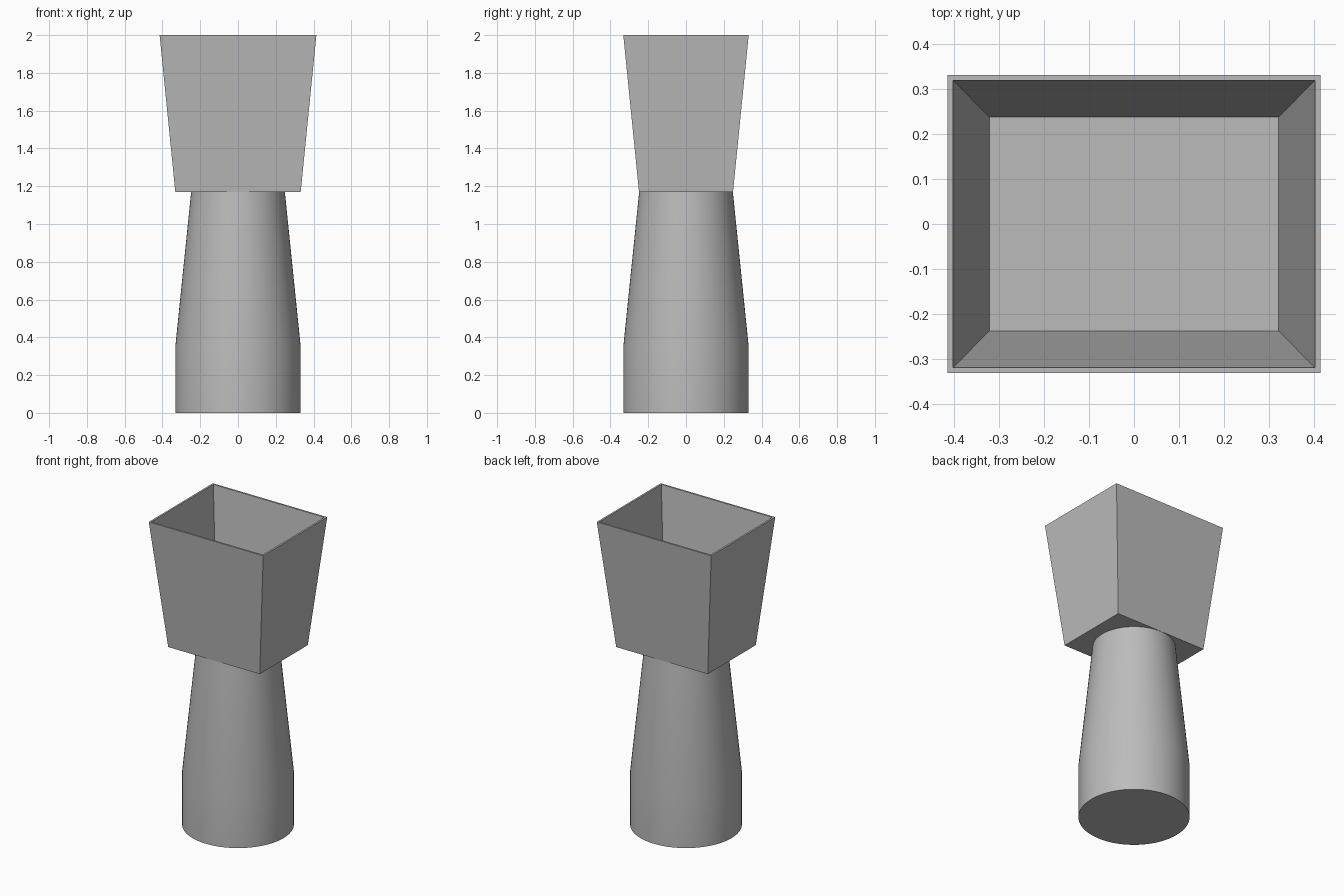
import bpy
import bmesh

cube = bpy.data.objects.get("Cube")
if cube:
    bpy.data.objects.remove(cube, do_unlink=True)

grey = bpy.data.materials.new("plain grey")
grey.use_nodes = True
colour = (0.5, 0.5, 0.5, 1)
grey.diffuse_color = colour
grey.node_tree.nodes["Principled BSDF"].inputs["Base Color"].default_value = colour


def loft(name, rings, smooth=False):
    """Skin a list of point rings and cap both ends."""
    bm = bmesh.new()
    loops = [[bm.verts.new(p) for p in ring] for ring in rings]
    for low, high in zip(loops, loops[1:]):
        for i in range(len(low)):
            j = (i + 1) % len(low)
            bm.faces.new((low[i], low[j], high[j], high[i]))
    bm.faces.new(loops[0])
    bm.faces.new(loops[-1])
    bmesh.ops.recalc_face_normals(bm, faces=bm.faces)
    mesh = bpy.data.meshes.new(name)
    bm.to_mesh(mesh)
    bm.free()
    mesh.materials.append(grey)
    obj = bpy.data.objects.new(name, mesh)
    bpy.context.collection.objects.link(obj)
    if smooth:
        bpy.ops.object.select_all(action="DESELECT")
        obj.select_set(True)
        bpy.context.view_layer.objects.active = obj
        bpy.ops.object.shade_smooth_by_angle()
    return obj


def circle(radius, z, sides=64):
    bm = bmesh.new()
    verts = bmesh.ops.create_circle(bm, segments=sides, radius=radius)["verts"]
    points = [(v.co.x, v.co.y, z) for v in verts]
    bm.free()
    return points


def rectangle(x, y, z):
    return [(-x, -y, z), (x, -y, z), (x, y, z), (-x, y, z)]


# Round pedestal: straight foot, tapering column
loft("pedestal", [circle(0.332, 0), circle(0.332, 0.35), circle(0.248, 1.17)], smooth=True)

# Open flared bin: outside wall, rim, inside wall and floor
loft("bin", [rectangle(0.332, 0.249, 1.17), rectangle(0.415, 0.332, 2),
             rectangle(0.403, 0.32, 2), rectangle(0.322, 0.238, 1.182)])
